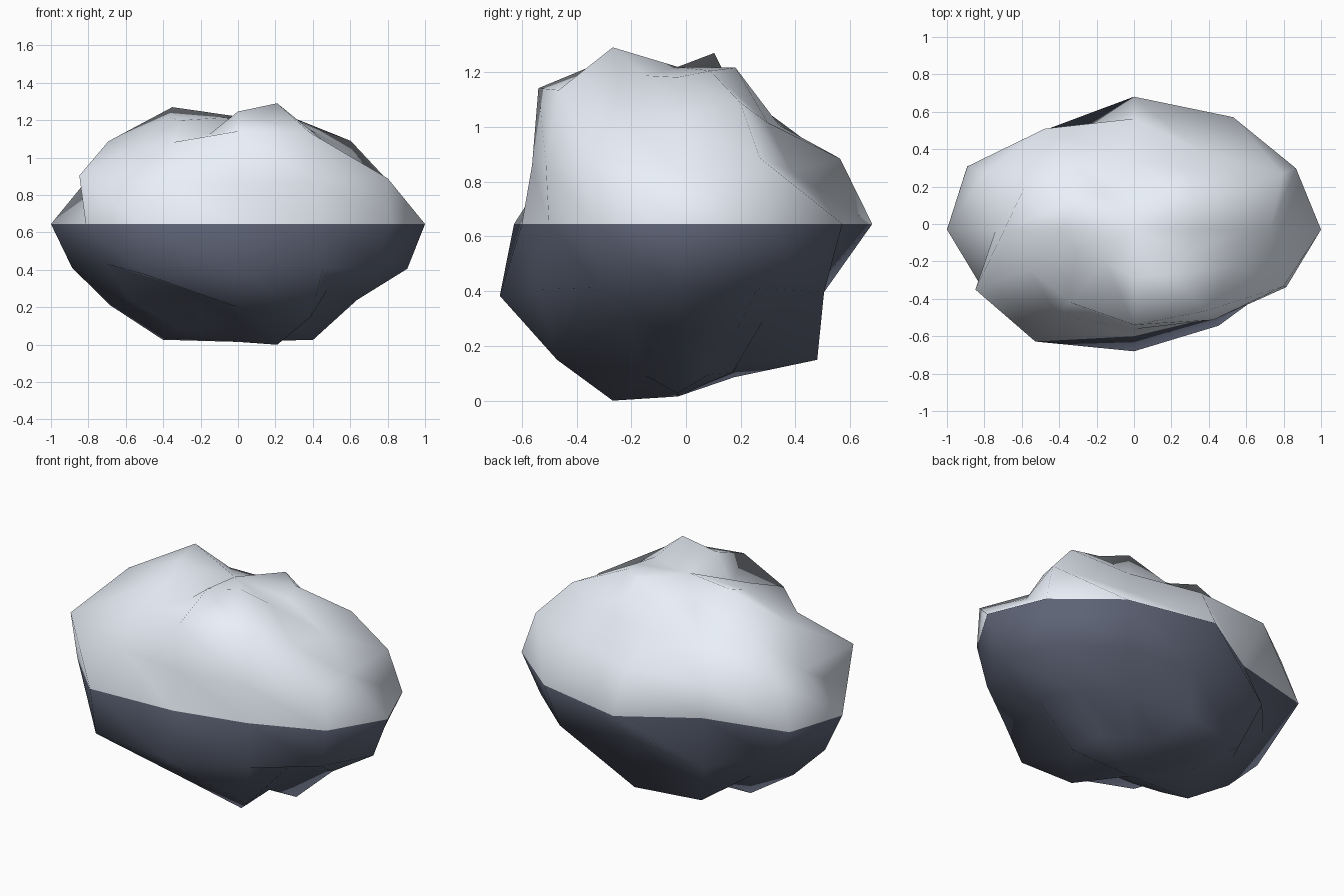
import bpy, bmesh, math

if "Cube" in bpy.data.objects:
    bpy.data.objects.remove(bpy.data.objects["Cube"])

# Radial bulge of each latitude ring (top to bottom), every 30 degrees from +x
BULGE = [
    [.91, .95, .97, .85, .87, 1.06, .97, .94, .81, 1.02, 1.095, .92],
    [.86, .985, .82, .80, .87, .96, .98, .91, .97, 1.10, 1.085, .86],
    [.79, .99, .79, .98, 1.03, 1.0, .80, 1.06, .88, .88, .92, 1.0],
    [1.0, 1.0, 1.06, 1.085, .81, 1.03, 1.0, .94, 1.055, .87, .83, .94],
    [.98, .96, 1.02, .86, 1.02, .88, .96, .88, 1.095, 1.075, .98, .95],
    [.90, .90, .78, 1.10, 1.10, .89, .965, .92, .78, .99, 1.10, .78],
    [1.05, .93, .92, .88, .95, .92, 1.05, .95, .89, .86, 1.095, .94],
]
TOP, BOTTOM = .90, .988
SIZE = (1.0, .655, .638)
CENTRE = (0, -.03, .645)


def material(name, colour):
    m = bpy.data.materials.new(name)
    m.diffuse_color = (*colour, 1)
    m.use_nodes = True
    m.node_tree.nodes["Principled BSDF"].inputs["Base Color"].default_value = m.diffuse_color
    return m


# Low-poly ball: pale upper half, dark lower half
bm = bmesh.new()
bmesh.ops.create_uvsphere(bm, u_segments=12, v_segments=8, radius=1)
for f in bm.faces:
    f.smooth = True
    f.material_index = 0 if f.calc_center_median().z > 0 else 1

# Each vertex pushed in or out along its radius
for v in bm.verts:
    ring = round(math.acos(max(-1, min(1, v.co.z))) / (math.pi / 8))
    if ring == 0:
        s = TOP
    elif ring == 8:
        s = BOTTOM
    else:
        az = round(math.atan2(v.co.y, v.co.x) / (math.pi / 6)) % 12
        s = BULGE[ring - 1][az]
    v.co = [c + p * k * s for c, p, k in zip(CENTRE, v.co, SIZE)]

mesh = bpy.data.meshes.new("rock")
bm.to_mesh(mesh)
bm.free()
mesh.materials.append(material("pale_stone", (.82, .87, .95)))
mesh.materials.append(material("dark_stone", (.11, .125, .18)))
rock = bpy.data.objects.new("rock", mesh)
bpy.context.collection.objects.link(rock)
